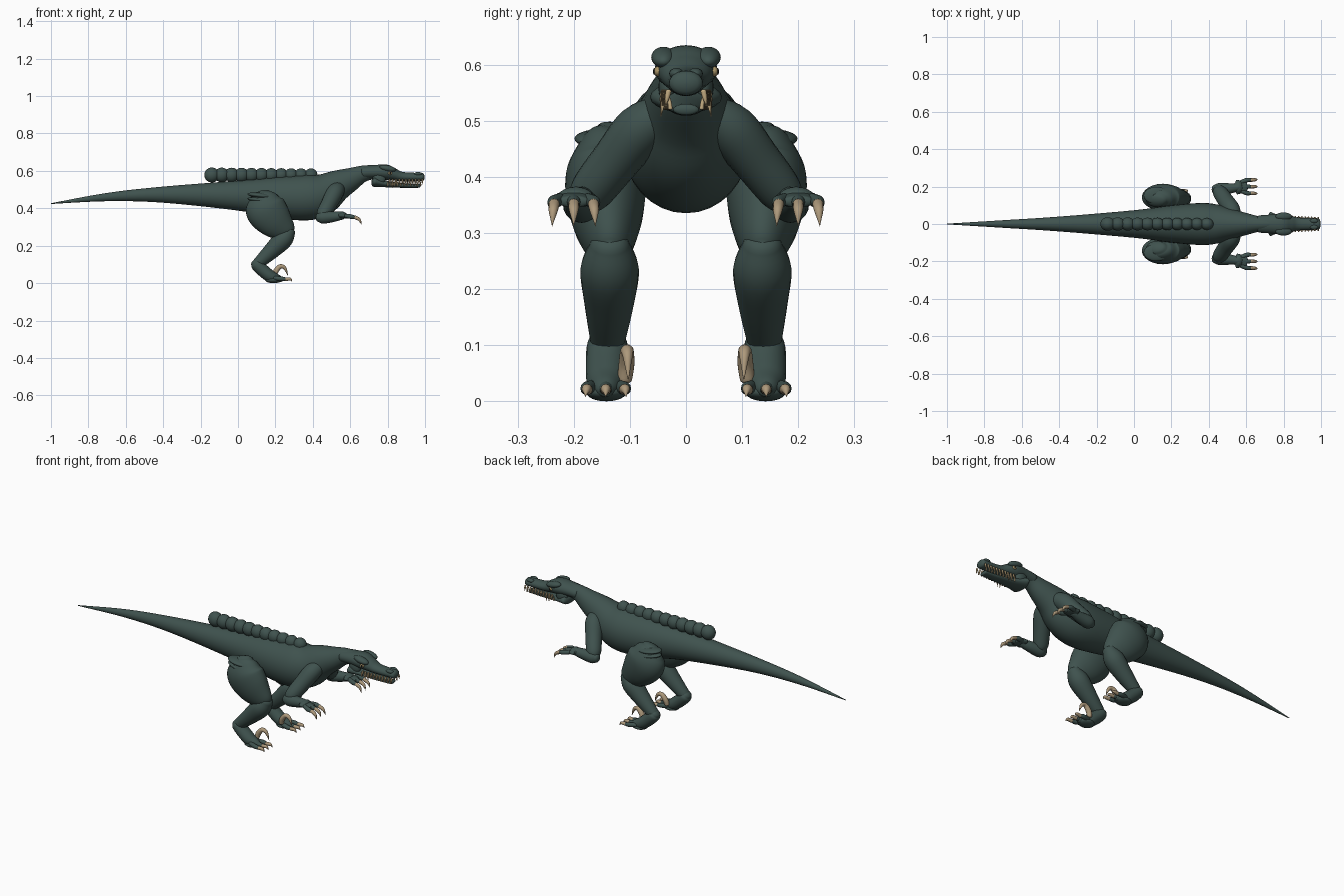
import bpy, bmesh, math
from mathutils import Vector, Matrix

cube = bpy.data.objects.get("Cube")
if cube:
    bpy.data.objects.remove(cube, do_unlink=True)


def material(name, red, green, blue):
    mat = bpy.data.materials.new(name)
    mat.use_nodes = True
    mat.diffuse_color = (red, green, blue, 1)
    shader = mat.node_tree.nodes["Principled BSDF"]
    shader.inputs["Base Color"].default_value = mat.diffuse_color
    return mat


SKIN = material("dark green skin", .05, .085, .077)
CLAW = material("tan claw", .42, .32, .2)
TOOTH = material("ivory tooth", .55, .41, .22)
EYE = material("amber eye", .4, .3, .14)
PUPIL = material("black pupil", .01, .01, .01)


def finish(name, bm, mat, mirror):
    """Turn a bmesh into a smooth object, mirrored across y when paired."""
    bmesh.ops.recalc_face_normals(bm, faces=bm.faces)
    for face in bm.faces:
        face.smooth = True
    mesh = bpy.data.meshes.new(name)
    bm.to_mesh(mesh)
    bm.free()
    mesh.materials.append(mat)
    obj = bpy.data.objects.new(name, mesh)
    bpy.context.collection.objects.link(obj)
    if mirror:
        modifier = obj.modifiers.new("Mirror", "MIRROR")
        modifier.use_axis = (False, True, False)
        modifier.use_mirror_merge = False


def smooth_path(rows, steps):
    """Curve through rows of x, y, z, radius."""
    rows = [Vector(row) for row in rows]
    path = []
    for i, (start, end) in enumerate(zip(rows, rows[1:])):
        before = rows[max(i - 1, 0)]
        after = rows[min(i + 2, len(rows) - 1)]
        leave, arrive = (end - before) / 2, (after - start) / 2
        for step in range(steps):
            t = step / steps
            ease = t * t * (3 - 2 * t)
            path.append(start.lerp(end, ease) + leave * t * (1 - t) ** 2
                        - arrive * t * t * (1 - t))
    return path + [rows[-1]]


def tube(name, rows, mat=SKIN, mirror=False, wide=1, sides=20, steps=5, dome=.6):
    """Sweep an ellipse along a path and close both ends with domes."""
    path = smooth_path(rows, steps)
    points = [p.to_3d() for p in path]
    bm = bmesh.new()
    rings = []

    def add_ring(centre, tangent, radius):
        side = Vector((0, 1, 0))
        side = (side - tangent * side.dot(tangent)).normalized()
        up = tangent.cross(side)
        radius = max(radius, .0005)
        angles = [math.tau * k / sides for k in range(sides)]
        rings.append([bm.verts.new(centre + side * wide * radius * math.cos(a)
                                   + up * radius * math.sin(a)) for a in angles])

    def add_dome(index, tangent, slopes):
        radius = path[index].w
        for slope in slopes:
            add_ring(points[index] + tangent * radius * dome * math.sin(slope),
                     tangent, radius * math.cos(slope))

    tangents = []
    for i in range(len(points)):
        ahead = points[min(i + 1, len(points) - 1)]
        tangents.append((ahead - points[max(i - 1, 0)]).normalized())
    slopes = [.4, .8, 1.2, 1.5]
    add_dome(0, tangents[0], [-s for s in reversed(slopes)])
    for p, point, tangent in zip(path, points, tangents):
        add_ring(point, tangent, p.w)
    add_dome(-1, tangents[-1], slopes)

    for ring, following in zip(rings, rings[1:]):
        for k in range(sides):
            n = (k + 1) % sides
            bm.faces.new((ring[k], ring[n], following[n], following[k]))
    bm.faces.new(rings[0])
    bm.faces.new(rings[-1])
    finish(name, bm, mat, mirror)


def ball(name, centre, size, mat=SKIN, mirror=False, tilt=0):
    bm = bmesh.new()
    place = (Matrix.Translation(centre) @ Matrix.Rotation(tilt, 4, "Y")
             @ Matrix.Diagonal(size).to_4x4())
    bmesh.ops.create_uvsphere(bm, u_segments=20, v_segments=12, radius=1, matrix=place)
    finish(name, bm, mat, mirror)


def spike(name, base, tip, radius, mat, arch=0.0):
    """Pointed claw or tooth, bowed upward by arch."""
    base, tip = Vector(base), Vector(tip)
    bend = base.lerp(tip, .5) + Vector((arch, 0, arch))
    tube(name, [(*base, radius), (*bend, radius * .8), (*tip, 0)], mat, True, sides=12)


def clawed_digits(name, root, knuckle, tip, spread, radius):
    """Three spread digits, each ending in a claw."""
    root, knuckle, tip = Vector(root), Vector(knuckle), Vector(tip)
    for lane in (-1, 0, 1):
        shift = Vector((0, lane * spread, 0))
        joint = knuckle + shift
        middle = root.lerp(knuckle, .6) + shift
        tube(name, [(*(root + shift * .7), radius), (*middle, radius * 1.1),
                    (*joint, radius * .8)], mirror=True, sides=12)
        spike(name + "_claw", joint, tip + shift * 1.1, radius * .9, CLAW, radius * .6)


# Tail, trunk and neck in one sweep
tube("body", [
    (-1, 0, .425, .002), (-.7, 0, .46, .022), (-.4, 0, .473, .043), (0, 0, .468, .08),
    (.2, 0, .46, .108), (.36, 0, .457, .122), (.45, 0, .475, .112), (.53, 0, .52, .085),
    (.6, 0, .553, .064), (.67, 0, .585, .044), (.74, 0, .595, .036)],
    wide=.92, sides=32)

# Row of overlapping back bumps, shrinking toward the neck
BUMPS = 11
for i in range(BUMPS):
    along = i / (BUMPS - 1)
    size = .04 - .005 * along
    ball("back_bump", (-.14 + .53 * along, 0, .578), (size, size * .9, size))

# Skull, snout and lower jaw
tube("skull", [
    (.67, 0, .59, .034), (.73, 0, .594, .037), (.79, 0, .593, .041), (.83, 0, .582, .034),
    (.88, 0, .569, .025), (.985, 0, .567, .022)], wide=1.36, sides=24)
tube("lower_jaw", [
    (.73, 0, .542, .028), (.8, 0, .529, .017), (.9, 0, .521, .012), (.97, 0, .52, .01)],
    wide=2.3)
ball("cheek", (.755, .032, .56), (.035, .017, .034), mirror=True)
ball("brow", (.8, .04, .613), (.045, .022, .017), mirror=True, tilt=.2)
ball("nostril_bump", (.963, .017, .584), (.022, .013, .01), mirror=True)
ball("eye", (.812, .05, .588), (.012, .008, .009), EYE, True)
ball("pupil", (.814, .056, .588), (.005, .003, .006), PUPIL, True)

# Teeth along both jaws, with longer fangs near the back
TEETH = 11
for i in range(TEETH):
    along = i / (TEETH - 1)
    x = .81 + .175 * along
    y = .04 - .009 * along
    length = .045 if i in (1, 2) else .027
    spike("upper_tooth", (x, y, .553), (x, y + .006, .553 - length), .005, TOOTH)
    spike("lower_tooth", (x - .009, y - .003, .522), (x - .009, y, .548), .004, TOOTH)

# Arms
tube("upper_arm", [
    (.54, .04, .51, .035), (.52, .08, .485, .046), (.49, .125, .43, .043),
    (.46, .168, .375, .039), (.446, .18, .352, .028)], mirror=True)
tube("forearm", [
    (.43, .184, .351, .024), (.455, .186, .351, .033), (.51, .19, .355, .028),
    (.56, .197, .362, .021)], mirror=True)
tube("wrist_cuff", [(.545, .196, .361, .016), (.56, .197, .363, .019), (.57, .198, .362, .016)],
     mirror=True, wide=1.7)
tube("palm", [(.55, .197, .362, .015), (.6, .2, .356, .011)], mirror=True, wide=2.6)
clawed_digits("finger", (.575, .2, .36), (.625, .2, .352), (.66, .2, .312), .035, .011)

# Legs
tube("thigh", [
    (.12, .128, .465, .06), (.128, .136, .445, .085), (.148, .143, .395, .109),
    (.195, .141, .335, .098), (.245, .137, .283, .067), (.262, .136, .26, .046)],
    mirror=True, wide=.66, sides=28, dome=.4)
for x, z, length in ((.12, .468, .07), (.135, .442, .085)):
    ball("hip_fold", (x, .153, z), (length, .046, .015), mirror=True, tilt=.12)
tube("shin", [
    (.275, .136, .28, .035), (.242, .136, .236, .052), (.18, .137, .173, .044),
    (.105, .14, .103, .03)], mirror=True)
tube("ankle_and_foot", [
    (.09, .14, .11, .024), (.1, .14, .1, .033), (.135, .141, .066, .034),
    (.175, .142, .036, .032), (.215, .143, .024, .021), (.235, .143, .019, .012)],
    mirror=True, wide=1.1)
ball("foot_pad", (.19, .142, .016), (.045, .036, .016), mirror=True)
clawed_digits("toe", (.195, .143, .027), (.255, .143, .021), (.29, .143, .008), .033, .011)

# Raised curved inner claw on each foot
tube("sickle_claw", [
    (.195, .109, .04, .013), (.204, .106, .066, .014), (.226, .105, .089, .012),
    (.25, .104, .081, .009), (.267, .103, .04, .001)], CLAW, True)
